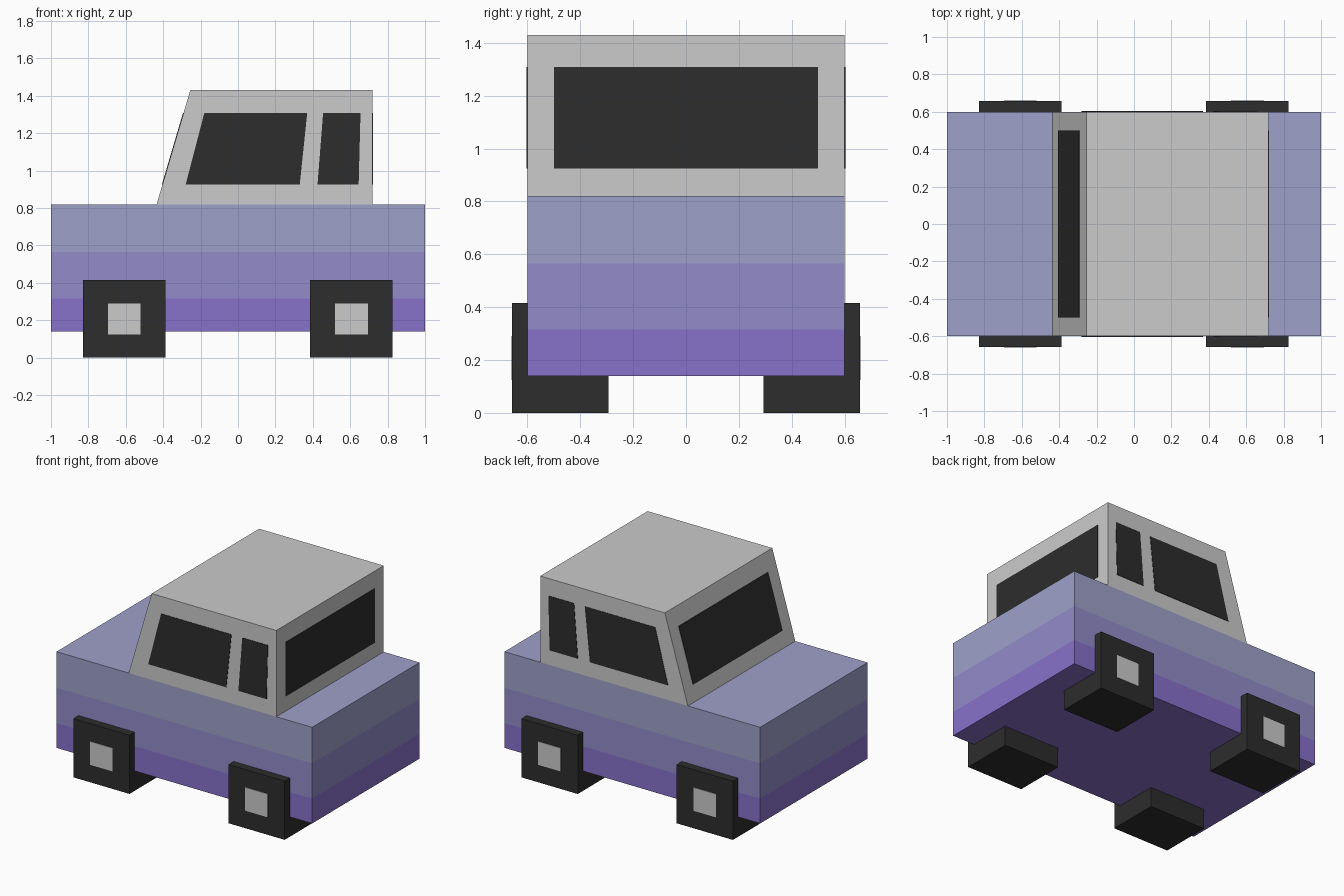
import bpy
import bmesh

cube = bpy.data.objects.get("Cube")
if cube:
    bpy.data.objects.remove(cube, do_unlink=True)


def material(name, rgb):
    mat = bpy.data.materials.new(name)
    mat.use_nodes = True
    mat.diffuse_color = (*rgb, 1)
    mat.node_tree.nodes["Principled BSDF"].inputs["Base Color"].default_value = (*rgb, 1)
    return mat


violet = material("violet", (0.242, 0.165, 0.597))
lavender = material("lavender", (0.292, 0.262, 0.591))
pale_blue = material("pale blue", (0.347, 0.356, 0.591))
grey = material("light grey", (0.597, 0.597, 0.597))
black = material("black", (0.026, 0.026, 0.026))


def prism(name, profile, y0, y1, mats, bands=()):
    """Extrude an (x, z) profile along y, cut at band heights, one material per band."""
    bm = bmesh.new()
    face = bm.faces.new([bm.verts.new((x, y0, z)) for x, z in profile])
    side = bmesh.ops.extrude_face_region(bm, geom=[face])
    moved = [v for v in side["geom"] if isinstance(v, bmesh.types.BMVert)]
    bmesh.ops.translate(bm, verts=moved, vec=(0, y1 - y0, 0))
    for z in bands:
        bmesh.ops.bisect_plane(bm, geom=bm.verts[:] + bm.edges[:] + bm.faces[:],
                               plane_co=(0, 0, z), plane_no=(0, 0, 1))
    bmesh.ops.recalc_face_normals(bm, faces=bm.faces[:])
    for f in bm.faces:
        height = f.calc_center_median().z
        f.material_index = sum(height > z for z in bands)
    mesh = bpy.data.meshes.new(name)
    bm.to_mesh(mesh)
    bm.free()
    for m in mats:
        mesh.materials.append(m)
    obj = bpy.data.objects.new(name, mesh)
    bpy.context.collection.objects.link(obj)
    return obj


def rect(x0, x1, z0, z1):
    return [(x0, z0), (x1, z0), (x1, z1), (x0, z1)]


HALF = 0.6       # half width of body and cabin
PLATE = 0.003    # thickness of flush details
BELT, ROOF = 0.82, 1.43
SILL, HEAD = 0.925, 1.308
BACK = 0.72
NOSE_LOW, NOSE_HIGH = -0.435, -0.255


def windscreen_x(z):
    return NOSE_LOW + (NOSE_HIGH - NOSE_LOW) * (z - BELT) / (ROOF - BELT)


# Body in three colour bands, and the cabin with its raked front
prism("body", rect(-1, 1, 0.14, BELT), -HALF, HALF,
      [violet, lavender, pale_blue], bands=(0.315, 0.565))
prism("cabin", [(NOSE_LOW, BELT), (BACK, BELT), (BACK, ROOF), (NOSE_HIGH, ROOF)],
      -HALF, HALF, [grey])

# Windscreen and rear window
low, high = windscreen_x(SILL), windscreen_x(HEAD)
prism("windscreen", [(low - PLATE, SILL), (low, SILL), (high, HEAD), (high - PLATE, HEAD)],
      -0.5, 0.5, [black])
prism("rear_window", rect(BACK, BACK + PLATE, SILL, HEAD), -0.5, 0.5, [black])

# Side windows, wheels and hubs, mirrored left and right
for side, s in (("right", -1), ("left", 1)):
    prism(f"{side}_front_window",
          [(-0.28, SILL), (0.33, SILL), (0.37, HEAD), (-0.18, HEAD)],
          s * HALF, s * (HALF + PLATE), [black])
    prism(f"{side}_back_window",
          [(0.425, SILL), (0.645, SILL), (0.655, HEAD), (0.455, HEAD)],
          s * HALF, s * (HALF + PLATE), [black])
    for end, x in (("front", -0.608), ("back", 0.606)):
        prism(f"{side}_{end}_wheel", rect(x - 0.22, x + 0.22, 0, 0.415),
              s * 0.293, s * 0.658, [black])
        prism(f"{side}_{end}_hub", rect(x - 0.088, x + 0.088, 0.125, 0.29),
              s * 0.658, s * (0.658 + PLATE), [grey])
